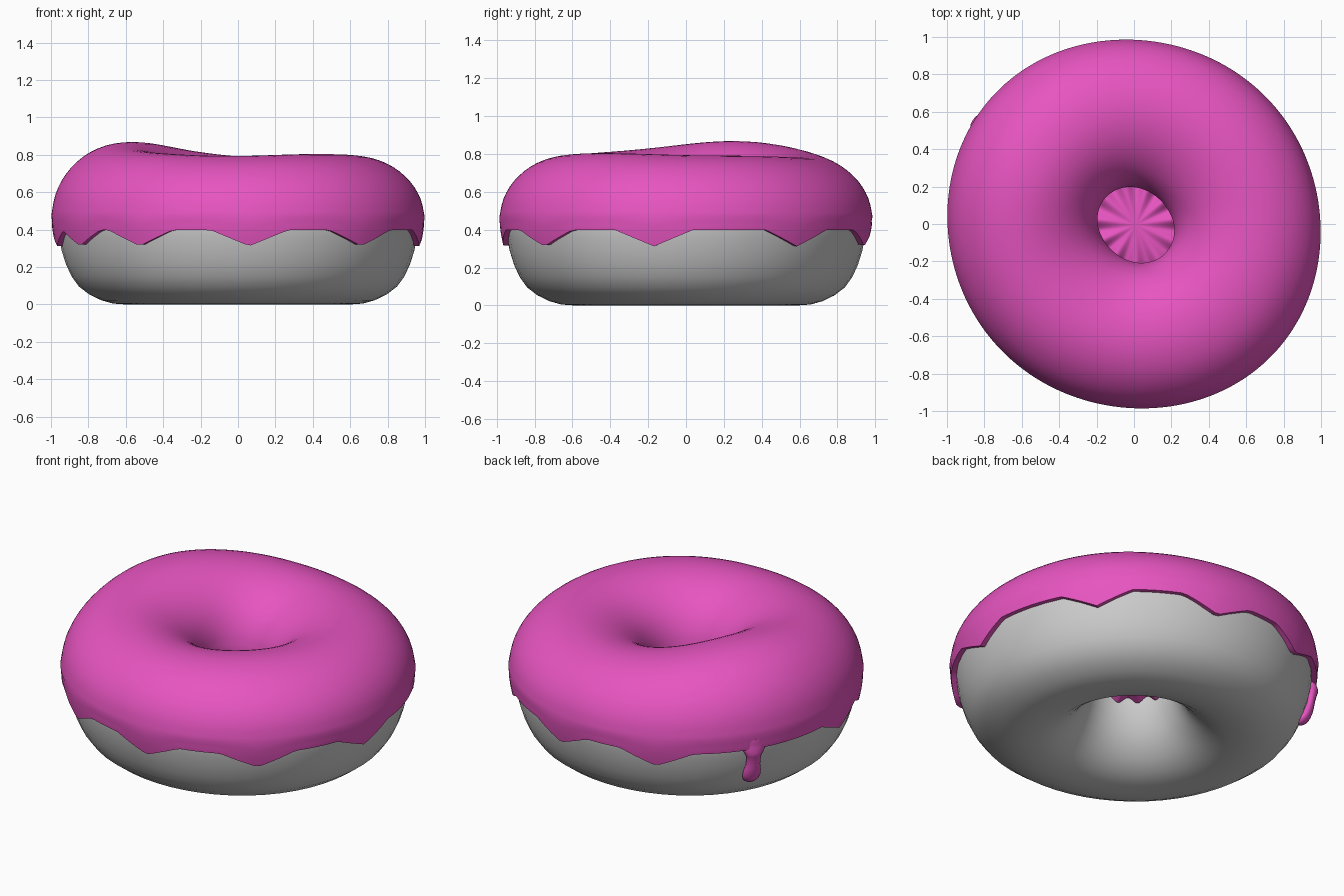
import bpy, bmesh, math

if "Cube" in bpy.data.objects:
    bpy.data.objects.remove(bpy.data.objects["Cube"])

def material(name, rgb):
    m = bpy.data.materials.new(name)
    m.diffuse_color = (*rgb, 1)
    m.use_nodes = True
    m.node_tree.nodes["Principled BSDF"].inputs["Base Color"].default_value = m.diffuse_color
    return m

DOUGH = material("dough grey", (0.6, 0.6, 0.6))
PINK = material("icing pink", (0.8, 0.09, 0.53))

def spline(pts, k, closed=False):
    """Catmull-Rom resampling, k steps per span."""
    n, out = len(pts), []
    get = (lambda i: pts[i % n]) if closed else (lambda i: pts[min(max(i, 0), n - 1)])
    for i in range(n if closed else n - 1):
        a, b, c, d = (get(i + j) for j in (-1, 0, 1, 2))
        for s in range(k):
            t = s / k
            out.append(tuple(0.5 * (2*q + (r - p)*t + (2*p - 5*q + 4*r - s4)*t*t
                       + (3*q - p - 3*r + s4)*t**3) for p, q, r, s4 in zip(a, b, c, d)))
    if not closed:
        out.append(pts[-1])
    return out

def wrap(d):
    return (d + 180) % 360 - 180

def lumpy(r, deg, z):
    """Hand-made unevenness: raised crest at back left, oval outline and hole."""
    bell = lambda c, w: math.exp(-(wrap(deg - c) / w) ** 2)
    a = math.radians(deg)
    oval = math.cos(2 * a + math.pi / 2)
    k = min(max((z - 0.42) / 0.38, 0), 1)
    z += k * (0.062 * bell(155, 44) - 0.025 * bell(75, 45)
              - 0.014 * bell(-95, 32) - 0.012 * bell(5, 35))
    h = min(max((0.5 - r) / 0.3, 0), 1)
    o = min(max((r - 0.4) / 0.4, 0), 1)
    r += h * 0.016 * oval + o * r * (0.02 * oval + 0.004 * (1 - math.cos(4 * a)))
    return (r * math.cos(a) + 0.01 * h, 0.988 * r * math.sin(a) - 0.005 * h, z)

def make(name, bm, mat, angle):
    bmesh.ops.recalc_face_normals(bm, faces=bm.faces)
    me = bpy.data.meshes.new(name)
    bm.to_mesh(me)
    bm.free()
    ob = bpy.data.objects.new(name, me)
    bpy.context.collection.objects.link(ob)
    me.materials.append(mat)
    bpy.ops.object.select_all(action='DESELECT')
    ob.select_set(True)
    bpy.context.view_layer.objects.active = ob
    bpy.ops.object.shade_smooth_by_angle(angle=math.radians(angle))
    return ob

def loft(bm, rings, close_rows=False):
    """Quads between successive closed rings."""
    rows = [[bm.verts.new(p) for p in ring] for ring in rings]
    for i in range(len(rows) - (0 if close_rows else 1)):
        a, b = rows[i], rows[(i + 1) % len(rows)]
        for j in range(len(a)):
            k = (j + 1) % len(a)
            bm.faces.new((a[j], a[k], b[k], b[j]))
    return rows

# dough ring
body = [(0.60, 0.0), (0.73, 0.022), (0.85, 0.095), (0.92, 0.215), (0.957, 0.36),
        (0.957, 0.48), (0.89, 0.63), (0.76, 0.735), (0.60, 0.765), (0.44, 0.73),
        (0.31, 0.65), (0.235, 0.54), (0.215, 0.42), (0.24, 0.28), (0.31, 0.14), (0.44, 0.03)]
prof = [(r, max(z, 0)) for r, z in spline(body, 2, True)]
bm = bmesh.new()
loft(bm, [[lumpy(r, 360 * j / 56, z) for j in range(56)] for r, z in prof], True)
make("dough", bm, DOUGH, 60)

def body_r(z):
    """Outer radius of the dough at a height."""
    for (r0, z0), (r1, z1) in zip(prof[:10], prof[1:11]):
        if z0 <= z <= z1:
            return r0 + (r1 - r0) * (z - z0) / (z1 - z0)
    return 0.957

# icing with a pointed, scalloped lower edge and a closed hole
TIPS = [-86.5, -49, -10, 38, 79, 115, 186, 209, 237]
def edge(deg):
    return 0.397 - 0.085 * max(max(0, 1 - abs(wrap(deg - t)) / 12) for t in TIPS)

top = spline([(0.997, 0.47), (0.975, 0.57), (0.92, 0.665), (0.83, 0.745), (0.72, 0.793),
              (0.60, 0.807), (0.48, 0.787), (0.37, 0.735), (0.28, 0.655),
              (0.225, 0.56), (0.203, 0.47)], 3)
N = 180
degs = [360 * j / N for j in range(N)]
rings = [[lumpy(body_r(edge(d)) - 0.02, d, edge(d) + 0.003) for d in degs]]
for t in (0, 0.35, 0.7):
    ring = []
    for d in degs:
        z = edge(d) + t * (0.47 - edge(d))
        ring.append(lumpy(min(body_r(z) + 0.028 + 0.006 * t, 0.997), d, z))
    rings.append(ring)
rings += [[lumpy(r, d, z) for d in degs] for r, z in top]
rings.append([lumpy(0.206, d, 0.355 + 0.018 * math.sin(math.radians(11 * d))) for d in degs])
bm = bmesh.new()
rows = loft(bm, rings)
centre = bm.verts.new((0.01, -0.005, 0.38))
for j in range(N):
    bm.faces.new((rows[-1][j], rows[-1][(j + 1) % N], centre))
make("icing", bm, PINK, 40)

# long drip running down the back left side
bm = bmesh.new()
rings = []
for z, w in spline([(0.45, 0.075), (0.40, 0.07), (0.35, 0.043), (0.29, 0.041), (0.25, 0.05),
                    (0.21, 0.052), (0.18, 0.039), (0.165, 0.015)], 2):
    ring = []
    for j in range(16):
        a = 2 * math.pi * j / 16
        r = body_r(z) + 0.012 + min(0.7 * w, 0.034) * math.cos(a)
        if z > 0.38:
            r -= 0.012
        ring.append(lumpy(r, 147 + math.degrees(w * math.sin(a) / 0.95), z))
    rings.append(ring)
rows = loft(bm, rings)
bm.faces.new(rows[0])
bm.faces.new(rows[-1])
make("icing_drip", bm, PINK, 50)
